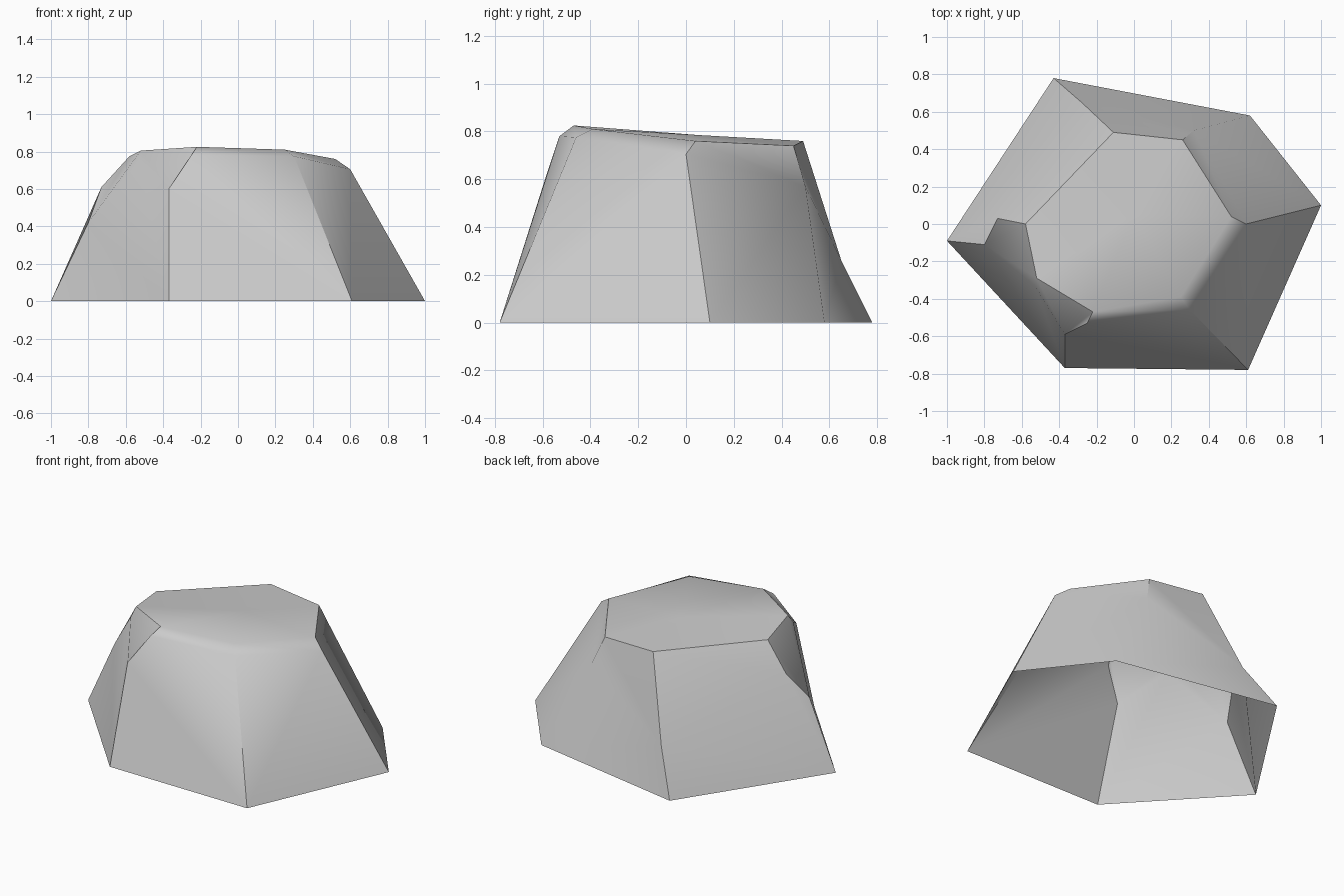
import bpy
import bmesh
from math import radians

# Remove the default cube
cube = bpy.data.objects.get("Cube")
if cube:
    bpy.data.objects.remove(cube, do_unlink=True)

# Stone colour
stone = bpy.data.materials.new("pale_grey_stone")
stone.use_nodes = True
grey = (0.6, 0.6, 0.6, 1)
stone.diffuse_color = grey
stone.node_tree.nodes["Principled BSDF"].inputs["Base Color"].default_value = grey

# Corners of the boulder, by level
corners = {
    # ground outline
    "left_foot": (-1, -.09, 0),
    "back_foot": (-.43, .78, 0),
    "back_right_foot": (.62, .58, 0),
    "right_foot": (1, .1, 0),
    "front_right_foot": (.61, -.78, 0),
    "front_foot": (-.37, -.77, 0),
    # shoulder where the walls end
    "notch_low": (-.8, -.11, .42),
    "left_shoulder": (-.73, .03, .61),
    "back_shoulder": (-.28, .65, .26),
    "back_right_shoulder": (.32, .5, .57),
    "right_shoulder": (.6, 0, .705),
    "front_right_shoulder": (.3, -.46, .775),
    "front_shoulder": (-.25, -.53, .78),
    "notch_high": (-.37, -.59, .6),
    "notch_inner": (-.53, -.33, .75),
    # crown
    "notch_crown": (-.52, -.29, .805),
    "left_crown": (-.58, 0, .775),
    "back_crown": (-.11, .49, .76),
    "back_right_crown": (.26, .45, .74),
    "right_crown": (.52, .04, .76),
    "front_right_crown": (.25, -.39, .81),
    "front_crown": (-.22, -.47, .825),
    "peak": (0, .05, .785),
}

# Walls
faces = [
    "front_foot front_right_foot front_right_shoulder front_shoulder notch_high",
    "front_right_foot right_foot right_shoulder front_right_shoulder",
    "right_foot back_right_foot back_right_shoulder right_shoulder",
    "back_right_foot back_foot back_shoulder back_right_shoulder",
    "back_foot left_foot notch_low left_shoulder back_shoulder",
    # chipped notch
    "left_foot front_foot notch_low",
    "front_foot notch_inner notch_low",
    "front_foot notch_high notch_inner",
    # rounded shoulder
    "notch_high front_shoulder front_crown",
    "notch_high front_crown notch_crown notch_inner",
    "notch_low notch_inner notch_crown left_crown",
    "notch_low left_crown left_shoulder",
    "left_shoulder left_crown back_crown back_shoulder",
    "back_shoulder back_crown back_right_crown back_right_shoulder",
    "back_right_shoulder back_right_crown right_crown right_shoulder",
    "right_shoulder right_crown front_right_crown front_right_shoulder",
    "front_right_shoulder front_right_crown front_crown front_shoulder",
]

# Crown fan around the peak
ring = ["front_crown", "front_right_crown", "right_crown", "back_right_crown",
        "back_crown", "left_crown", "notch_crown"]
for a, b in zip(ring, ring[1:] + ring[:1]):
    faces.append(f"{a} {b} peak")

# Open-bottomed shell
bm = bmesh.new()
verts = {name: bm.verts.new(co) for name, co in corners.items()}
for face in faces:
    bm.faces.new([verts[name] for name in face.split()])
bmesh.ops.recalc_face_normals(bm, faces=bm.faces)
top = max(bm.faces, key=lambda f: f.calc_center_median().z)
if top.normal.z < 0:
    bmesh.ops.reverse_faces(bm, faces=bm.faces)
mesh = bpy.data.meshes.new("boulder")
bm.to_mesh(mesh)
bm.free()
mesh.materials.append(stone)
boulder = bpy.data.objects.new("boulder", mesh)
bpy.context.collection.objects.link(boulder)

# Soft crown, crisp corners
bpy.ops.object.select_all(action="DESELECT")
boulder.select_set(True)
bpy.context.view_layer.objects.active = boulder
bpy.ops.object.shade_smooth_by_angle(angle=radians(45))
